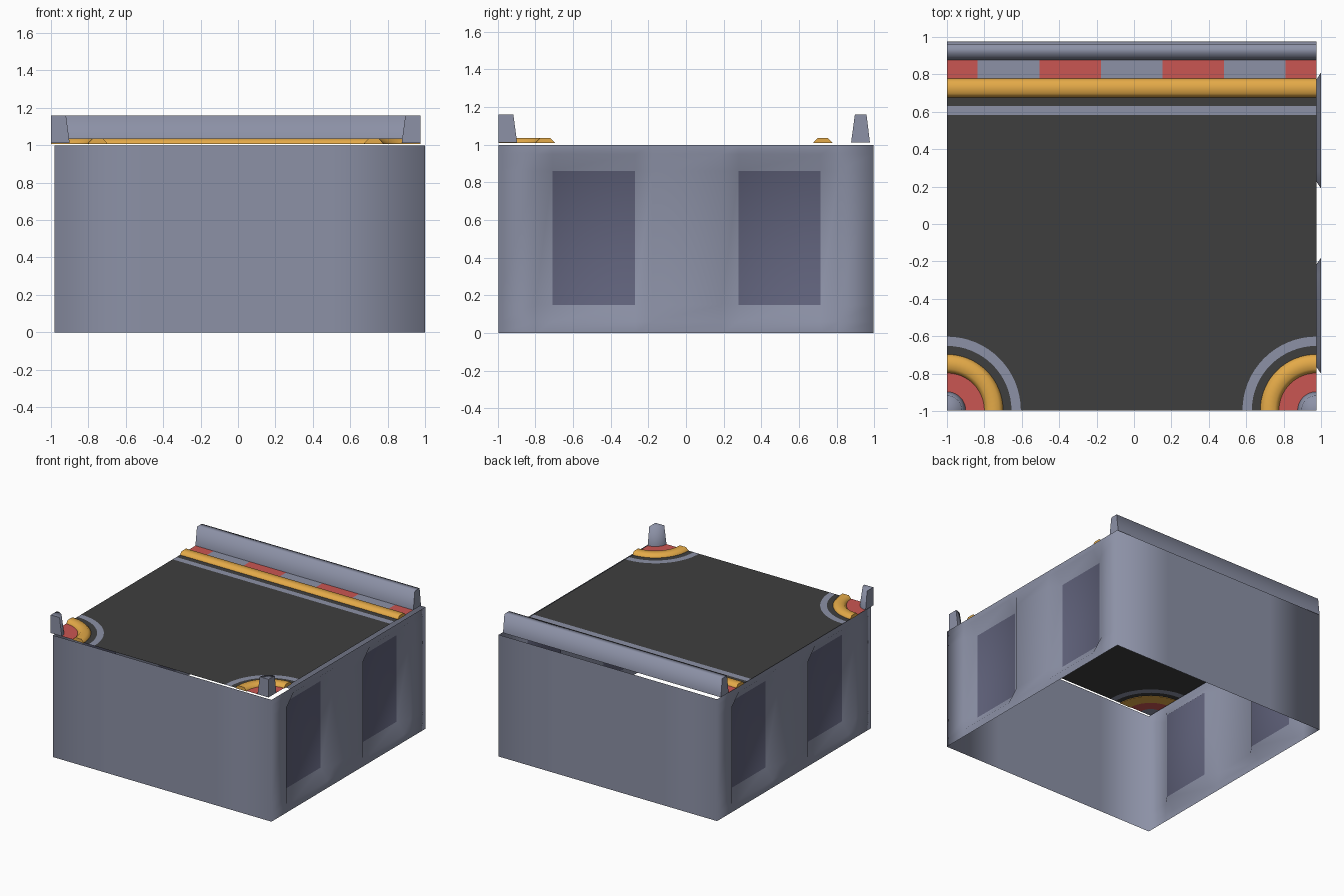
import bpy, bmesh, math
from mathutils import Vector

if "Cube" in bpy.data.objects:
    bpy.data.objects.remove(bpy.data.objects["Cube"])

def material(name, r, g, b):
    lin = [((c / 255 + 0.055) / 1.055) ** 2.4 for c in (r, g, b)]
    m = bpy.data.materials.new(name)
    m.diffuse_color = (*lin, 1)
    m.use_nodes = True
    m.node_tree.nodes["Principled BSDF"].inputs["Base Color"].default_value = m.diffuse_color
    return m

GREY = material("blue_grey", 140, 145, 166)
PANEL = material("dark_panel_grey", 96, 98, 123)
DARK = material("asphalt", 62, 62, 62)
GOLD = material("gold", 228, 170, 72)
RED = material("red", 202, 86, 82)

def finish(name, bm, mats, angle):
    me = bpy.data.meshes.new(name)
    bm.to_mesh(me)
    bm.free()
    for m in mats:
        me.materials.append(m)
    me.shade_smooth()
    if angle < 180:
        me.set_sharp_from_angle(angle=math.radians(angle))
    ob = bpy.data.objects.new(name, me)
    bpy.context.collection.objects.link(ob)
    return ob

# Base walls: one ring of columns around the block, open at top and bottom,
# with two sunken panels on each of the left and right sides
WX0, WX1, WY0, WY1 = -0.98, 1.0, -0.995, 0.997
DEPTH = 0.062
side = [(-0.80, 0), (-0.71, 1), (-0.27, 1), (-0.18, 0),
        (0.19, 0), (0.28, 1), (0.715, 1), (0.81, 0)]
across = (-0.5, 0, 0.5)
columns = [(WX0, WY0, 0)] + [(x, WY0, 0) for x in across]
columns += [(WX1, WY0, 0)] + [(WX1, y, -w) for y, w in side]
columns += [(WX1, WY1, 0)] + [(x, WY1, 0) for x in reversed(across)]
columns += [(WX0, WY1, 0)] + [(WX0, y, w) for y, w in reversed(side)]
rows = [(0, 0), (0.06, 0), (0.15, 1), (0.86, 1), (0.95, 0), (0.998, 0)]

bm = bmesh.new()
grid = [[bm.verts.new((x + w * inner * DEPTH, y, z)) for z, inner in rows]
        for x, y, w in columns]
n = len(columns)
for i in range(n):
    k = (i + 1) % n
    for j in range(len(rows) - 1):
        f = bm.faces.new((grid[i][j], grid[k][j], grid[k][j + 1], grid[i][j + 1]))
        sunk = columns[i][2] and columns[k][2] and rows[j][1] and rows[j + 1][1]
        f.material_index = 1 if sunk else 0
finish("base_walls", bm, [GREY, PANEL], 180)

# Road tile: the same cross-section runs along the back edge and round both
# front corners; d is the distance in from the edge
TX0, TX1, TY0, TY1 = -1.0, 0.975, -0.997, 0.977
Z = 1.012
R = 0.395

def back(t, d):
    return t, TY1 - d

def left_corner(t, d):
    return TX0 + d * math.cos(t), TY0 + d * math.sin(t)

def right_corner(t, d):
    return TX1 - d * math.cos(t), TY0 + d * math.sin(t)

def sweep(name, place, steps, profile, mats, closed):
    bm = bmesh.new()
    rings = [[bm.verts.new((*place(t, d), z)) for d, z in profile] for t in steps]
    m = len(profile)
    for s in range(len(steps) - 1):
        for j in range(m if closed else m - 1):
            k = (j + 1) % m
            f = bm.faces.new((rings[s][j], rings[s + 1][j],
                              rings[s + 1][k], rings[s][k]))
            f.material_index = s % len(mats)
    if closed:
        bm.faces.new(rings[0])
        bm.faces.new(rings[-1])
        bmesh.ops.remove_doubles(bm, verts=bm.verts[:], dist=0.0001)
        bmesh.ops.recalc_face_normals(bm, faces=bm.faces[:])
    else:
        bm.normal_update()
        bmesh.ops.reverse_faces(bm, faces=[f for f in bm.faces if f.normal.z < 0])
    finish(name, bm, mats, 85)

quarter = [math.pi / 2 * i / 16 for i in range(17)]
length = TX1 - TX0
blocks = [TX0] + [TX0 + length * (2 * i + 1) / 12 for i in range(6)] + [TX1]
ends = [TX0, TX1]

gold = [(0.20, Z - 0.004), (0.20, Z), (0.222, 1.035), (0.278, 1.035),
        (0.30, Z), (0.30, Z - 0.004)]
guard = [(0, Z), (0.018, 1.16), (0.08, 1.16), (0.10, Z)]
post = [(0, Z), (0, 1.16), (0.08, 1.16), (0.10, Z)]

for label, place in (("back", back), ("left", left_corner), ("right", right_corner)):
    is_back = place is back
    steps = ends if is_back else quarter
    sweep(label + ("_guard_wall" if is_back else "_corner_post"), place, steps,
          guard if is_back else post, [GREY], True)
    sweep(label + "_kerb_blocks", place, blocks if is_back else quarter,
          [(0.10, Z), (0.20, Z)], [RED, GREY] if is_back else [RED], False)
    sweep(label + "_gold_rail", place, steps, gold, [GOLD], True)
    sweep(label + "_road_margin", place, steps, [(0.30, Z), (0.345, Z)], [DARK], False)
    sweep(label + "_edge_line", place, steps, [(0.345, Z), (R, Z)], [GREY], False)

# Main road surface with the two rounded corners left out
outline = [right_corner(t, R) for t in quarter]
outline += [(TX1, TY1 - R), (TX0, TY1 - R)]
outline += [left_corner(t, R) for t in reversed(quarter)]
bm = bmesh.new()
bm.faces.new([bm.verts.new((x, y, Z)) for x, y in outline])
bmesh.ops.triangulate(bm, faces=bm.faces[:])
finish("road_surface", bm, [DARK], 30)
